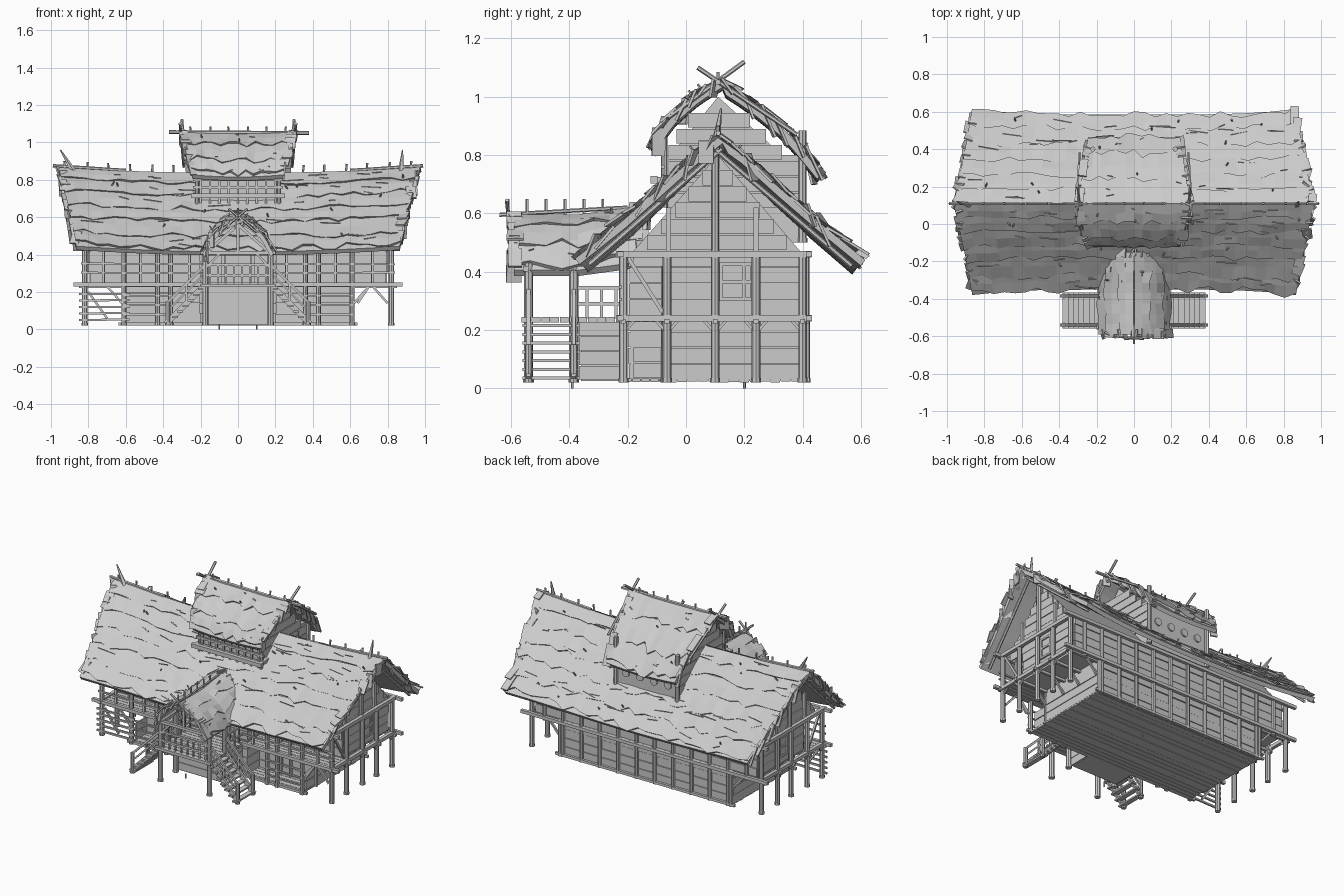
import bpy, bmesh, math, random
from mathutils import Vector, Matrix

if "Cube" in bpy.data.objects:
    bpy.data.objects.remove(bpy.data.objects["Cube"])

random.seed(7)
R = random.uniform
parts = {}
mat = bpy.data.materials.new("weathered grey")
mat.diffuse_color = (0.6, 0.6, 0.6, 1)
mat.use_nodes = True
mat.node_tree.nodes["Principled BSDF"].inputs["Base Color"].default_value = mat.diffuse_color


def part(name):
    return parts.setdefault(name, bmesh.new())


def box(name, x0, x1, y0, y1, z0, z1):
    m = Matrix.Translation(((x0 + x1) / 2, (y0 + y1) / 2, (z0 + z1) / 2)) @ \
        Matrix.Diagonal((abs(x1 - x0), y1 - y0, z1 - z0, 1))
    bmesh.ops.create_cube(part(name), size=1, matrix=m)


def beam(name, p, q, w, d=None, sides=4, taper=1):
    """Square, flat (w x d) or round (sides > 4) bar from p to q."""
    p, q = Vector(p), Vector(q)
    m = Matrix.Translation((p + q) / 2) @ (q - p).to_track_quat('Z', 'Y').to_matrix().to_4x4()
    n = (q - p).length
    if sides == 4:
        bmesh.ops.create_cube(part(name), size=1, matrix=m @ Matrix.Diagonal((w, d or w, n, 1)))
    else:
        bmesh.ops.create_cone(part(name), cap_ends=True, segments=sides, radius1=w / 2,
                              radius2=w / 2 * taper, depth=n, matrix=m)


def post(name, x, y, z0, z1, w=0.03):
    beam(name, (x, y, z0), (x, y, z1), w, sides=8)
    beam(name, (x, y, z0), (x, y, z0 + 0.015), w * 1.15, sides=8)


def prism(name, outline, x):
    """Triangle in y/z stretched from -x to x."""
    bm = part(name)
    g = [[bm.verts.new((e, y, z)) for y, z in outline] for e in (-x, x)]
    bm.faces.new(g[0])
    bm.faces.new(g[1])
    for k in range(3):
        bm.faces.new((g[0][k], g[0][k - 2], g[1][k - 2], g[1][k]))


def curve(pts, v):
    t = v * (len(pts) - 1)
    i = max(0, min(len(pts) - 2, int(t)))
    return Vector(pts[i]) + (Vector(pts[i + 1]) - Vector(pts[i])) * (t - i)


# ---------- thatched roofs ----------
def thatch(name, fn, nu, nc, flap, twigs):
    bm = part(name + "_core")                       # solid slab under the thatch
    vs = [k / 8 for k in range(9)]
    path = [(-1, v) for v in vs[::-1]] + [(1, v) for v in vs[1:]]
    rings = []
    for i in range(13):
        u = -1 + i / 6
        rings.append([bm.verts.new(fn(s, u, v, 0)) for s, v in path] +
                     [bm.verts.new(fn(s, u, v, -0.025)) for s, v in path[::-1]])
    for a, b in zip(rings, rings[1:]):
        for k in range(len(a)):
            j = (k + 1) % len(a)
            bm.faces.new((a[k], a[j], b[j], b[k]))
    bm.faces.new(rings[0])
    bm.faces.new(rings[-1])
    bm = part(name + "_thatch")                     # ragged overlapping courses
    for s in (-1, 1):
        for c in range(nc):
            va, vb = c / nc, min((c + 1.25) / nc, 1.0)
            rows = [[], [], [], []]
            for i in range(nu + 1):
                u = -1 + 2 * i / nu
                ve = vb + R(-0.3, 0.12) / nc
                for r, (v, h) in enumerate(((va, 0.008), ((va + ve) / 2, 0.014 + R(-.004, .004)),
                                            (ve, 0.017 + R(-.005, .005)), (ve - 0.005, 0.004))):
                    rows[r].append(bm.verts.new(fn(s, u, v, h)))
            for a, b in zip(rows, rows[1:]):
                for i in range(nu):
                    bm.faces.new((a[i], a[i + 1], b[i + 1], b[i]))
        for u in (-1, 1):                           # loose bundles on the gable edges
            n = int(12 / flap)
            for k in range(n):
                v = k / n * 0.94
                beam(name + "_edge_bundles", fn(s, u * R(.975, 1.0), v, R(.005, .02)),
                     fn(s, u * R(.97, 1.01), v + R(.09, .14) * flap, R(-.045, .025)), R(.035, .06), .009)
        for k in range(twigs):                      # twigs lying on the roof
            u, v, d = R(-.95, .85), R(.05, .97), R(.03, .14)
            beam(name + "_twigs", fn(s, u, v, .018), fn(s, min(u + d, 1), v + R(-.03, .03), .018), .006, sides=5)
        for k in range(twigs // 3):                 # pegs poking out
            u, v = R(-.95, .95), R(.1, .95)
            beam(name + "_twigs", fn(s, u, v, 0), fn(s, u + R(-.02, .02), v, R(.03, .045)), .009, sides=5)


MAIN = {-1: [(.11, .83), (.02, .75), (-.09, .645), (-.2, .54), (-.35, .415)],
        1: [(.11, .83), (.2, .76), (.32, .645), (.44, .535), (.585, .41)]}
TOP = {-1: [(.11, 1.04), (.03, .99), (-.06, .91), (-.12, .815)],
       1: [(.11, 1.04), (.22, .97), (.35, .865), (.465, .725)]}
PORCH = [(0, .59), (.07, .56), (.14, .5), (.19, .405)]


def main_fn(s, u, v, h):
    y, z = curve(MAIN[s], v)
    return Vector((u * (.965 - .1 * v), y + s * (.6 * h + .03 * u ** 4 * v), z + .8 * h + .03 * u * u))


def top_fn(s, u, v, h):
    y, z = curve(TOP[s], v)
    return Vector((u * (.3 - .055 * v), y + s * .6 * h, z + .8 * h + .012 * u * u))


def porch_fn(s, u, v, h):
    d, z = curve(PORCH, v)
    return Vector((s * (d + .6 * h), -.37 + .22 * u, z + .8 * h + .03 * max(u, 0)))


thatch("main_roof", main_fn, 30, 6, 1.0, 36)
thatch("upper_roof", top_fn, 12, 3, 1.6, 7)
thatch("porch_roof", porch_fn, 8, 3, 2.0, 4)

# ridge poles, ridge pegs and crossed end poles
for i in range(17):
    x = -.92 + i * .115
    if abs(x) > .3:
        beam("ridge_pegs", (x, .11, .82), (x + R(-.01, .01), .11, .875 + .03 * x * x), .013, sides=5)
for i in range(6):
    x = -.25 + i * .1
    beam("ridge_pegs", (x, .11, 1.03), (x + R(-.01, .01), .11, 1.085), .012, sides=5)
    y = -.61 + i * .065
    beam("ridge_pegs", (0, y, .58), (0, y, .65), .011, sides=5)
beam("ridge_poles", (-.37, .11, 1.055), (.38, .11, 1.05), .02, sides=6)
beam("ridge_poles", (0, -.64, .595), (0, -.2, .62), .014, sides=6)
for s in (-1, 1):
    beam("ridge_poles", (s * .6, .11, .85), (s * .99, .11, .875), .018, sides=6)
    beam("ridge_poles", (s * .87, .1, .83), (s * (.88 if s > 0 else .95), .12, .96), .035, sides=5, taper=.2)
    beam("crossed_poles", (s * .28, -.06, .93), (s * .3, .2, 1.12), .016, sides=6)
    beam("crossed_poles", (s * .29, .38, .87), (s * .31, .04, 1.1), .016, sides=6)
    beam("crossed_poles", (s * .1, -.6, .52), (-s * .05, -.615, .645), .014, sides=6)
    for t in (-1, 1):                               # barge poles below the roof ends
        beam("barge_poles", main_fn(t, s * .93, .02, -.035), main_fn(t, s * .95, .97, -.04), .018, sides=6)

# ---------- house body, with an open gallery along the front ----------
FY = -.065
box("upper_floor_core", -.79, .79, FY, .4, .24, .47)
box("lower_floor_core", -.61, .61, FY, .4, .025, .24)
box("entrance_core", -.2, .2, -.19, FY, .025, .47)
for i in range(5):                                  # gallery floor, floor boards, underside boards
    y = -.215 + i * .031
    box("gallery_floor", -.82, .82, y, y + .028, .228, .242)
    box("base_floor", -.61, .61, y, y + .028, .022, .034)
for i in range(13):
    y = FY + i * .0355
    box("floor_boards", -.615, .615, y, y + .033, .02 + R(0, .004), .03)
prism("gable_core", ((-.19, .46), (.4, .46), (.11, .8)), .79)

z = .03
while z < .77:                                      # horizontal wall boards
    z1 = z + .052
    w = .79 if z > .22 else .61
    f = max(0, (z1 - .46) / .35)
    for s in (-1, 1):
        box("end_wall_boards", s * w, s * (w + R(.004, .009)), (-.19 if z > .41 else FY) + .3 * f,
            .4 - .29 * f, z, z1)
        if z < .44:
            box("front_wall_boards", s * .2, s * w, FY - R(.004, .01), FY, z, z1)
    if z < .44:
        box("back_wall_boards", -w, w, .4, .4 + R(.004, .01), z, z1)
        box("entrance_boards", -.2 - R(.004, .008), .2 + R(.004, .008), -.19 - R(.004, .01), FY, z, z1)
    z += .0555

YS = (-.215, -.065, .1, .24, .4)
for s in (-1, 1):
    for y in YS:                                    # end posts with small braces
        post("end_posts", s * .82, y, .02, .47, .03)
        for d in (-.04, .04):
            if -.2 < y + d < .4:
                beam("end_braces", (s * .82, y, .19), (s * .82, y + d, .235), .01)
        beam("floor_joists", (s * .6, y, .23), (s * .85, y, .23), .016)
        beam("end_braces", (s * .62, y, .14), (s * .7, y, .23), .012)
    beam("end_braces", (s * .815, -.2, .45), (s * .815, -.08, .26), .013)
    post("end_posts", s * .81, .1, .46, .83, .026)
    for y in (-.06, .24):
        beam("end_posts", (s * .805, y, .46), (s * .805, y, .62), .018)
    for z, w in ((.24, .022), (.46, .022)):
        beam("wall_beams", (s * .825, -.24, z), (s * .825, .43, z), w)
    for i in range(2):                              # low panel at the gallery end
        box("gallery_panel", s * .6, s * .61, -.18, -.07, .035 + i * .055, .085 + i * .055)
    # window with frame and bars
    box("window_panels", s * .795, s * .804, .125, .225, .31, .42)
    for a, b in (((.12, .305), (.12, .425)), ((.228, .305), (.228, .425)), ((.11, .305), (.238, .305)),
                 ((.11, .425), (.238, .425)), ((.2, .31), (.2, .42)), ((.12, .365), (.23, .365))):
        beam("window_frames", (s * .806, *a), (s * .806, *b), .012)
    for x in (.61, .43, .36):                       # front posts
        post("front_posts", s * x, -.215, .02, .47, .027)
        post("front_posts", s * x, FY - .01, .02, .47, .022)
    for x in (.52, .72, .26):
        beam("front_posts", (s * x, -.215, .24), (s * x, -.215, .46), .014)
        beam("front_posts", (s * x, FY - .01, .24), (s * x, FY - .01, .46), .016)

for y, o in ((-.215, -1), (.412, 1)):               # long beams front and back
    for z in (.24, .46):
        beam("wall_beams", (-.88, y + o * .01, z), (.88, y + o * .01, z), .02)
for z in (.3, .35):
    for s in (-1, 1):
        beam("front_rails", (s * .19, -.225, z), (s * .84, -.225, z + R(-.005, .005)), .01)
for i in range(12):                                 # back posts
    x = -.72 + i * 1.44 / 11
    post("back_posts", x, .412, .02 if abs(x) < .63 else .22, .47, .024)
for s in (-1, 1):
    post("back_posts", s * .61, .412, .02, .25, .026)
beam("wall_beams", (-.64, .415, .03), (.64, .415, .03), .016)
beam("wall_beams", (-.64, -.21, .03), (.64, -.21, .03), .016)
for z in (.05, .085, .12, .155, .19):               # low fence under the left end
    beam("low_fence", (-.85, -.225, z), (-.58, -.225, z + R(-.006, .006)), .011)
for z in (.08, .13, .18):                           # low rails before the lower gallery
    for s in (-1, 1):
        beam("low_fence", (s * .36, -.225, z), (s * .62, -.225, z), .009)
for a, b in (((-.8, .2), (-.7, .06)), ((.8, .14), (.72, .23)), ((.64, .14), (.7, .23))):
    beam("low_fence", (a[0], -.215, a[1]), (b[0], -.215, b[1]), .012)
for x, y in ((-.1, -.39), (.1, .2)):
    beam("ground_pegs", (x, y, 0), (x, y, .03), .01, sides=6)

# ---------- upper lantern room ----------
box("lantern_core", -.215, .215, -.06, .395, .5, .8)
prism("lantern_gable", ((-.06, .79), (.395, .74), (.11, 1.0)), .21)
for s in (-1, 1):
    post("lantern_posts", s * .22, .4, .5, .885, .028)
    post("lantern_posts", s * .22, -.075, .62, .87, .022)
    for k in range(6):
        z = .62 + .055 * k
        box("lantern_boards", s * .21, s * (.215 + R(.004, .009)), -.06 + max(0, z - .8) * .7,
            .395 - max(0, z - .72) * 1.0, z, z + .05)
    for x in (.05, .15):                            # round vents at the back
        beam("round_vents", (s * x, .394, .67), (s * x, .404, .67), .05, sides=12)
for i in range(9):
    x = -.2 + i * .05
    beam("lantern_lattice", (x, -.075, .63), (x, -.075, .83), .012)
for z in (.715, .76, .8):
    beam("lantern_lattice", (-.24, -.08, z), (.24, -.08, z), .013)
beam("lantern_lattice", (-.25, -.11, .715), (.25, -.11, .715), .025)
for s in (-1, 1):
    beam("lantern_lattice", (s * .23, -.12, .715), (s * .23, .05, .715), .02)

# ---------- porch and twin stairs ----------
for i in range(11):
    y = -.56 + i * .032
    box("porch_floor", -.185 - R(0, .01), .185 + R(0, .01), y, y + .029, .226, .244)
box("porch_base", -.165, .165, -.36, -.2, .025, .226)
for i in range(4):
    box("porch_base_boards", -.173, .173, -.367, -.2, .03 + i * .05, .077 + i * .05)
for s in (-1, 1):
    for y in (-.54, -.385):
        post("porch_posts", s * .175, y, .02, .43, .032)
        post("stair_newels", s * .375, y, .02, .15, .026)
        beam("stair_stringers", (s * .385, y, .03), (s * .18, y, .235), .014, .03)
        beam("stair_rails", (s * .375, y, .145), (s * .175, y, .345), .013)
        beam("stair_rails", (s * .375, y, .1), (s * .175, y, .3), .01)
        beam("stair_rails", (s * .275, y, .13), (s * .275, y, .245), .01)
    for i in range(7):
        x, z = s * (.365 - .028 * i), .035 + .03 * i
        box("stair_treads", x - .016, x + .016, -.56, -.365, z - .005, z + .005)
    for z in (.29, .345):
        beam("porch_rails", (s * .175, -.385, z), (s * .175, -.2, z), .011)
    for y in (-.34, -.29, -.24):
        beam("porch_rails", (s * .175, y, .24), (s * .175, y, .345), .01)
    beam("porch_frame", (s * .17, -.59, .415), (s * .17, -.2, .415), .018, sides=6)
    beam("porch_frame", (s * .17, -.55, .41), (0, -.55, .56), .016)
    beam("porch_frame", (s * .17, -.545, .33), (s * .1, -.545, .405), .012)
beam("porch_frame", (-.2, -.55, .41), (.2, -.55, .41), .018)
beam("porch_frame", (0, -.55, .41), (0, -.55, .57), .014)
for z in (.29, .345):
    beam("porch_rails", (-.18, -.545, z), (.18, -.545, z), .012)
for i in range(8):
    x = -.15 + i * .3 / 7
    beam("porch_rails", (x, -.545, .24), (x, -.545, .345), .009)
beam("porch_frame", (-.2, -.555, .235), (.2, -.555, .235), .018)
# door behind the porch
box("door", -.07, .07, -.212, -.2, .245, .44)
for s in (-1, 1):
    beam("door_frame", (s * .08, -.21, .24), (s * .08, -.21, .45), .018)

# ---------- turn every part into an object ----------
for name, bm in parts.items():
    bmesh.ops.recalc_face_normals(bm, faces=bm.faces)
    me = bpy.data.meshes.new(name)
    bm.to_mesh(me)
    bm.free()
    me.materials.append(mat)
    bpy.context.scene.collection.objects.link(bpy.data.objects.new(name, me))
